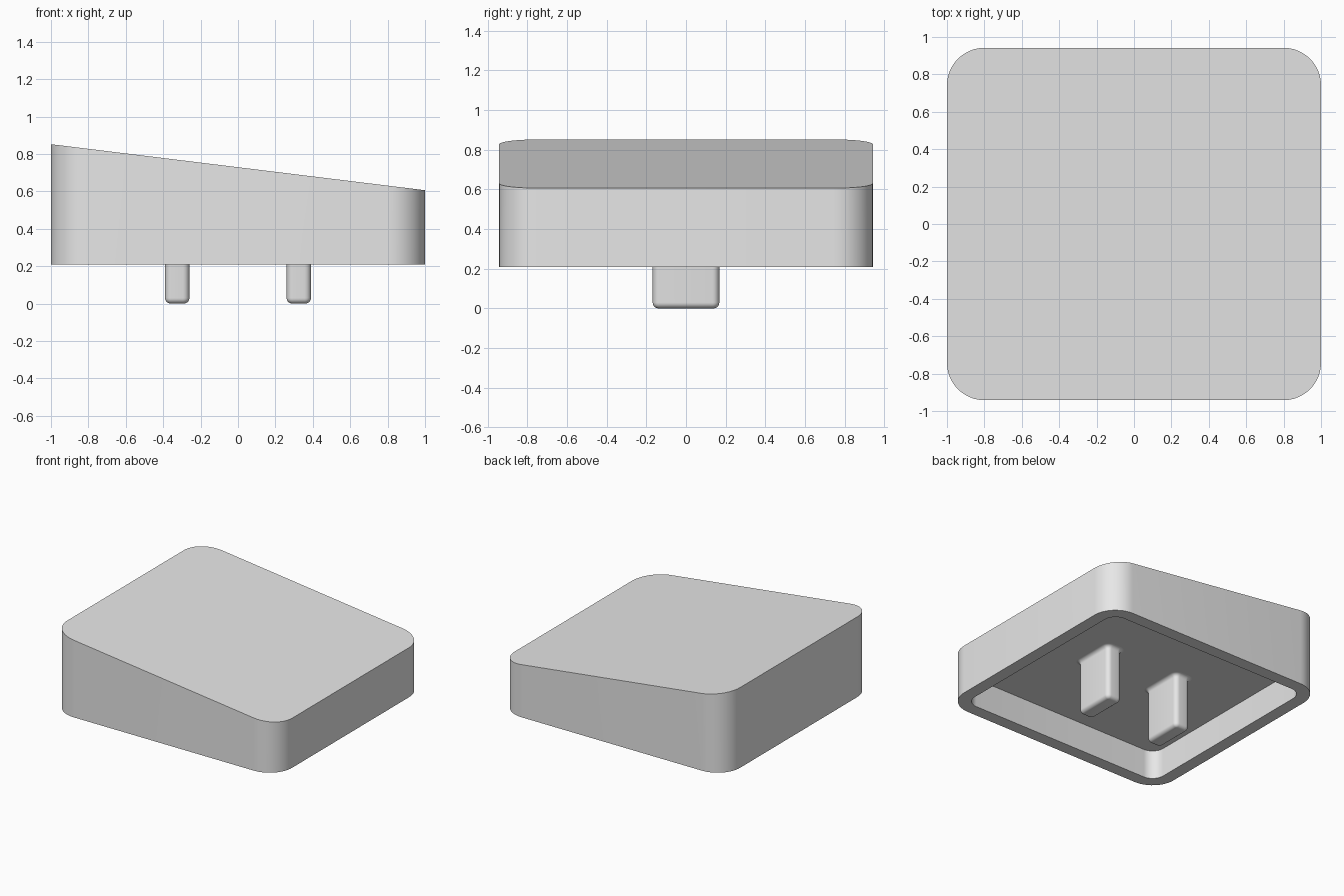
import bpy
import bmesh
from math import cos, sin, pi, radians

cube = bpy.data.objects.get("Cube")
if cube:
    bpy.data.objects.remove(cube, do_unlink=True)

grey = bpy.data.materials.new("plain_grey")
grey.use_nodes = True
grey.diffuse_color = (0.8, 0.8, 0.8, 1)
grey.node_tree.nodes["Principled BSDF"].inputs["Base Color"].default_value = (0.8, 0.8, 0.8, 1)


def rounded_rect(hx, hy, r, steps):
    """Outline of a rectangle with round corners, counter-clockwise."""
    pts = []
    for k, (sx, sy) in enumerate([(1, 1), (-1, 1), (-1, -1), (1, -1)]):
        for i in range(steps + 1):
            a = (k + i / steps) * pi / 2
            pts.append((sx * (hx - r) + r * cos(a), sy * (hy - r) + r * sin(a)))
    return pts


def loft(name, rings, cap_start=True, cap_end=True):
    """Skin a list of (outline, height function) rings into one object."""
    bm = bmesh.new()
    loops = [[bm.verts.new((x, y, z(x))) for x, y in outline] for outline, z in rings]
    for a, b in zip(loops, loops[1:]):
        for i in range(len(a)):
            j = (i + 1) % len(a)
            bm.faces.new((a[i], a[j], b[j], b[i]))
    if cap_start:
        bm.faces.new(loops[0][::-1])
    if cap_end:
        bm.faces.new(loops[-1])
    bmesh.ops.recalc_face_normals(bm, faces=bm.faces)
    mesh = bpy.data.meshes.new(name)
    bm.to_mesh(mesh)
    bm.free()
    mesh.materials.append(grey)
    obj = bpy.data.objects.new(name, mesh)
    bpy.context.collection.objects.link(obj)
    bpy.ops.object.select_all(action="DESELECT")
    obj.select_set(True)
    bpy.context.view_layer.objects.active = obj
    bpy.ops.object.shade_smooth_by_angle(angle=radians(35))
    return obj


def level(h):
    return lambda x: h


# Hollow cap with a sloping top
HX, HY, RADIUS, WALL = 1.0, 0.942, 0.2, 0.1
RIM, CEILING = 0.208, 0.44
outer = rounded_rect(HX, HY, RADIUS, 12)
inner = rounded_rect(HX - WALL, HY - WALL, RADIUS - WALL, 12)
loft("cap_shell", [
    (outer, lambda x: 0.729 - 0.123 * x),
    (outer, level(RIM)),
    (inner, level(RIM)),
    (inner, level(CEILING)),
])

# Two stems: rounded foot, straight sides, flared root
SX, SY, CORNER, FILLET, STEPS = 0.065, 0.168, 0.035, 0.03, 6
for name, x in (("left_stem", 0.325), ("right_stem", -0.325)):
    profile = []
    for i in range(STEPS + 1):
        a = i / STEPS * pi / 2
        profile.append((FILLET * (sin(a) - 1), FILLET * (1 - cos(a))))
    for i in range(STEPS + 1):
        a = i / STEPS * pi / 2
        profile.append((FILLET * (1 - cos(a)), CEILING - FILLET * (1 - sin(a))))
    rings = [(rounded_rect(SX + d, SY + d, CORNER + d, 6), level(h)) for d, h in profile]
    stem = loft(name, rings, cap_end=False)
    stem.location.x = x
